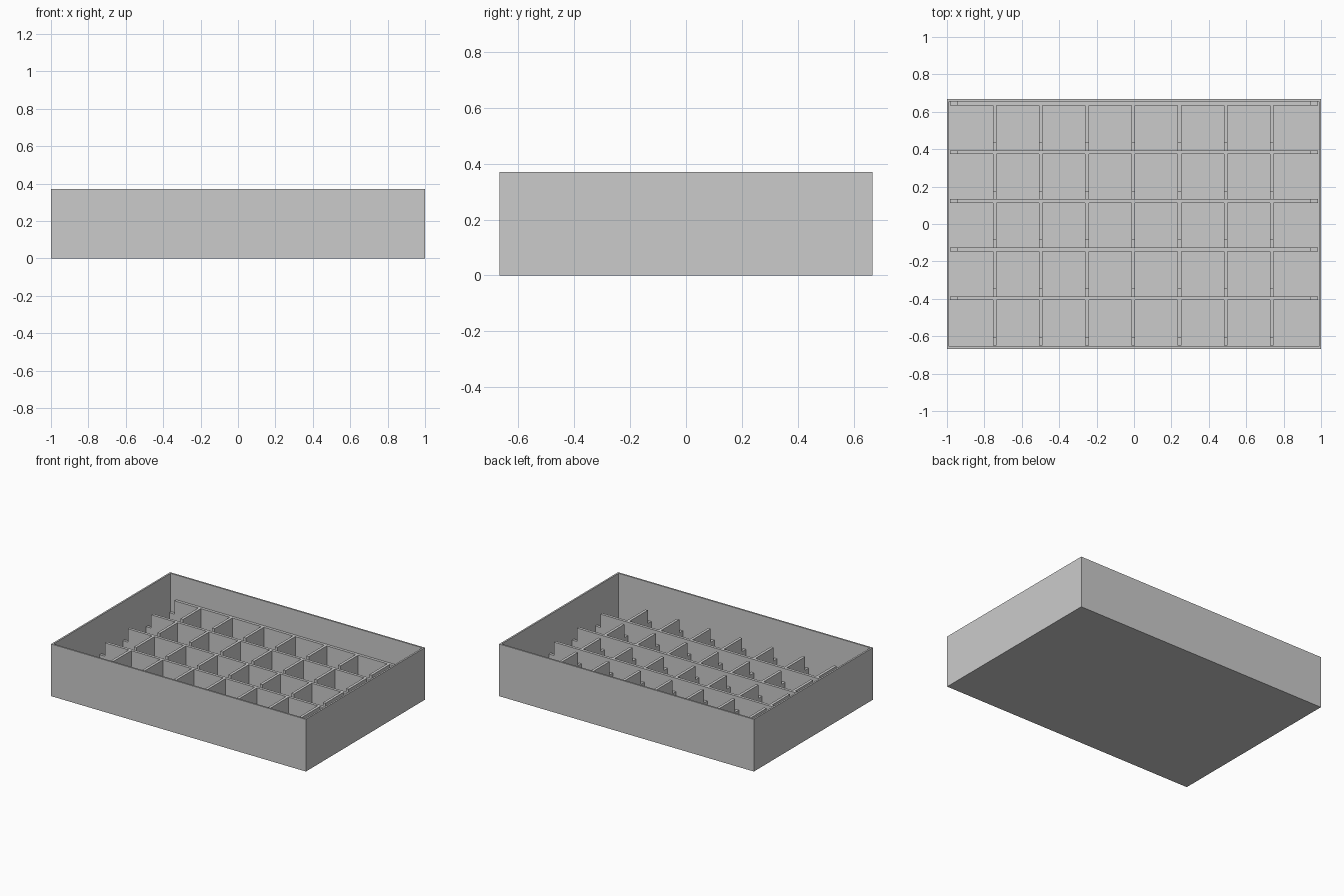
import bpy
import bmesh

if "Cube" in bpy.data.objects:
    bpy.data.objects.remove(bpy.data.objects["Cube"], do_unlink=True)

grey = bpy.data.materials.new("plain_grey")
grey.use_nodes = True
grey.diffuse_color = (0.6, 0.6, 0.6, 1)
grey.node_tree.nodes["Principled BSDF"].inputs["Base Color"].default_value = (0.6, 0.6, 0.6, 1)

HALF_X, HALF_Y, HEIGHT = 1.0, 0.667, 0.37
WALL, FLOOR = 0.017, 0.017
PANEL = 0.02                 # divider thickness
TOP, NOTCH = 0.195, 0.1      # divider height, height inside the notches
GAP = 0.04                   # notch width
IN_X, IN_Y = HALF_X - WALL, HALF_Y - WALL


def finish(bm, name):
    bmesh.ops.recalc_face_normals(bm, faces=bm.faces)
    mesh = bpy.data.meshes.new(name)
    bm.to_mesh(mesh)
    bm.free()
    mesh.materials.append(grey)
    obj = bpy.data.objects.new(name, mesh)
    bpy.context.collection.objects.link(obj)
    return obj


def panel(name, profile, axis, pos):
    """Extrude a (length, z) outline into an upright panel across the given axis."""
    bm = bmesh.new()
    lo, hi = pos - PANEL / 2, pos + PANEL / 2
    place = (lambda u, z, d: (u, d, z)) if axis == "y" else (lambda u, z, d: (d, u, z))
    face = bm.faces.new([bm.verts.new(place(u, z, lo)) for u, z in profile])
    out = bmesh.ops.extrude_face_region(bm, geom=[face])["geom"]
    shift = place(0, 0, hi - lo)
    bmesh.ops.translate(bm, verts=[v for v in out if isinstance(v, bmesh.types.BMVert)], vec=shift)
    return finish(bm, name)


# Open tray: a block whose top face is inset and pushed down to the floor
bm = bmesh.new()
bmesh.ops.create_cube(bm, size=1)
for v in bm.verts:
    v.co = (v.co.x * 2 * HALF_X, v.co.y * 2 * HALF_Y, (v.co.z + 0.5) * HEIGHT)
top = max(bm.faces, key=lambda f: f.calc_center_median().z)
bmesh.ops.inset_region(bm, faces=[top], thickness=WALL)
out = bmesh.ops.extrude_face_region(bm, geom=[top])["geom"]
bmesh.ops.translate(bm, verts=[v for v in out if isinstance(v, bmesh.types.BMVert)],
                    vec=(0, 0, FLOOR - HEIGHT))
if top.is_valid:
    bm.faces.remove(top)
finish(bm, "tray")

# Long dividers, lowered at both ends; the last one stands against the back wall
rows = [-0.397 + 0.2603 * i for i in range(5)]
a, b = IN_X, IN_X - GAP
long_profile = [(-a, FLOOR), (a, FLOOR), (a, NOTCH), (b, NOTCH),
                (b, TOP), (-b, TOP), (-b, NOTCH), (-a, NOTCH)]
for i, y in enumerate(rows):
    panel(f"long_divider_{i + 1}", long_profile, "y", min(y, 0.644))

# Cross dividers between the rows, each with a notch at its front end
cross_profile = [(-IN_Y, FLOOR)]
starts = [-IN_Y] + [y + PANEL / 2 for y in rows[:-1]]
ends = [y - PANEL / 2 for y in rows]
for s, e in zip(starts, ends):
    cross_profile += [(s, NOTCH), (s + GAP, NOTCH), (s + GAP, TOP), (e, TOP)]
    if e != ends[-1]:
        cross_profile += [(e, NOTCH)]
cross_profile += [(ends[-1], FLOOR)]
for i in range(7):
    panel(f"cross_divider_{i + 1}", cross_profile, "x", -0.745 + 0.247 * i)
